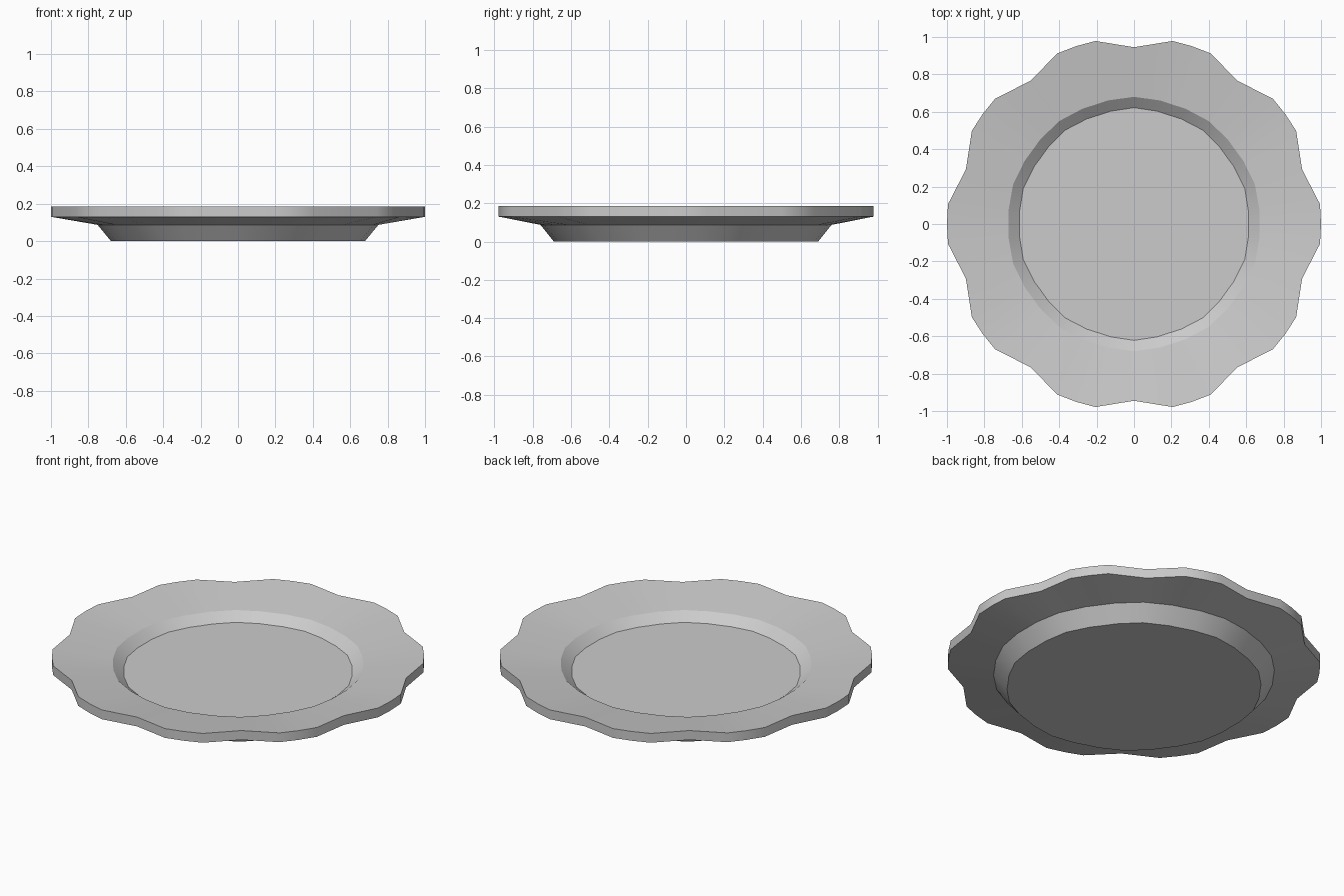
import bpy, bmesh, math

if "Cube" in bpy.data.objects:
    bpy.data.objects.remove(bpy.data.objects["Cube"])

LOBES = 10
# Rings from the well floor, over the rim, to the underside:
# radius at notch, lobe shoulder, lobe centre, then height
RINGS = [
    (0.622, 0.616, 0.612, 0.096),   # well floor edge
    (0.680, 0.675, 0.671, 0.142),   # well lip
    (0.945, 1.000, 1.000, 0.185),   # rim top
    (0.945, 1.000, 1.000, 0.130),   # rim bottom
    (0.760, 0.755, 0.750, 0.087),   # underside shoulder
    (0.690, 0.683, 0.678, 0.000),   # foot
]

bm = bmesh.new()


def make_ring(notch, shoulder, centre, z):
    verts = []
    for i in range(LOBES):
        for off, r in ((-6.1, shoulder), (0, centre), (6.1, shoulder), (18, notch)):
            a = math.radians(i * 360 / LOBES + off)
            verts.append(bm.verts.new((r * math.cos(a), r * math.sin(a), z)))
    return verts


rings = [make_ring(*r) for r in RINGS]
n = len(rings[0])
for a, b in zip(rings, rings[1:]):
    for i in range(n):
        j = (i + 1) % n
        bm.faces.new((a[i], b[i], b[j], a[j]))

# Flat well floor and foot
bm.faces.new(rings[0])
bm.faces.new(rings[-1][::-1])
bmesh.ops.recalc_face_normals(bm, faces=bm.faces[:])

mesh = bpy.data.meshes.new("scalloped_plate")
bm.to_mesh(mesh)
bm.free()
plate = bpy.data.objects.new("scalloped_plate", mesh)
bpy.context.collection.objects.link(plate)
bpy.context.view_layer.objects.active = plate
plate.select_set(True)
bpy.ops.object.shade_smooth_by_angle(angle=math.radians(25))
